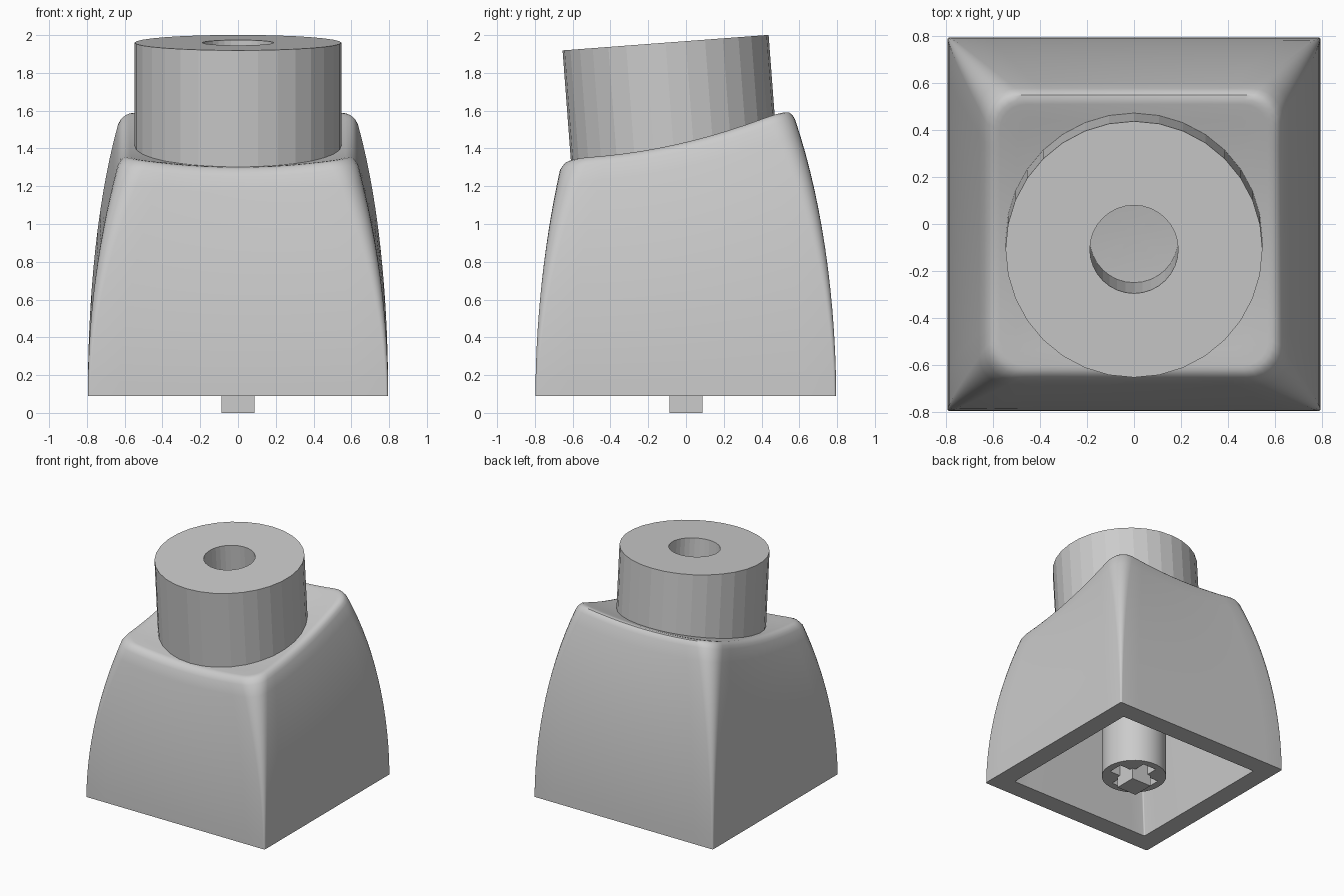
import bpy, bmesh
from math import sin, cos, pi, radians
from mathutils import Vector

if "Cube" in bpy.data.objects:
    bpy.data.objects.remove(bpy.data.objects["Cube"])

BASE = 0.09


def top_z(x, y):
    """Height of the sloped, dished top surface."""
    return 1.437 + 0.239 * y + 0.163 * y * y - 0.05 * (1 - (x / 0.6) ** 2)


def ring(hx, y0, y1, r, seg=6, side=10):
    """Rounded rectangle outline with subdivided straight sides."""
    corners = [(hx - r, y0 + r, -90), (hx - r, y1 - r, 0),
               (-hx + r, y1 - r, 90), (-hx + r, y0 + r, 180)]
    arcs = [[Vector((cx + r * cos(radians(a + 90 * i / seg)),
                     cy + r * sin(radians(a + 90 * i / seg))))
             for i in range(seg + 1)] for cx, cy, a in corners]
    pts = []
    for k in range(4):
        pts += arcs[k]
        a, b = arcs[k][-1], arcs[(k + 1) % 4][0]
        pts += [a.lerp(b, j / side) for j in range(1, side)]
    return pts


def smooth(obj, angle=35):
    bpy.ops.object.select_all(action='DESELECT')
    obj.select_set(True)
    bpy.context.view_layer.objects.active = obj
    bpy.ops.object.shade_smooth_by_angle(angle=radians(angle))


def extruded(name, outlines, depth, center, tilt=0.0):
    """Filled 2D outlines (inner ones are holes), extruded to a mesh."""
    cu = bpy.data.curves.new(name, 'CURVE')
    cu.dimensions, cu.fill_mode, cu.extrude = '2D', 'BOTH', depth / 2
    for pts in outlines:
        sp = cu.splines.new('POLY')
        sp.points.add(len(pts) - 1)
        for p, (x, y) in zip(sp.points, pts):
            p.co = (x, y, 0, 1)
        sp.use_cyclic_u = True
        sp.use_smooth = False
    obj = bpy.data.objects.new(name, cu)
    bpy.context.collection.objects.link(obj)
    obj.location, obj.rotation_euler = center, (tilt, 0, 0)
    bpy.ops.object.select_all(action='DESELECT')
    obj.select_set(True)
    bpy.context.view_layer.objects.active = obj
    bpy.ops.object.convert(target='MESH')
    return bpy.context.view_layer.objects.active


def circle(r, n=32):
    return [(r * cos(2 * pi * i / n), r * sin(2 * pi * i / n)) for i in range(n)]


# Hollow cap: list of rings from pocket ceiling, over the rim, up to the dish
rings = []


def add(pts, zfun):
    rings.append([(p.x, p.y, zfun(p.x, p.y)) for p in pts])


# inner pocket
add(ring(0.51, -0.54, 0.43, 0.01), lambda x, y: top_z(x, y) - 0.17)
add(ring(0.64, -0.64, 0.64, 0.01), lambda x, y: BASE)
# bulging outer walls, corners widening toward the top
N = 14
for i in range(N + 1):
    t = 0.96 * i / N
    add(ring(0.795 - 0.172 * t ** 2, -0.797 + 0.14 * t ** 1.9,
             0.795 - 0.235 * t ** 1.9, 0.012 + 0.13 * t ** 1.6),
        lambda x, y: BASE + t * (top_z(x, y) - BASE))
# rounded top edge
for inset, drop in ((0.008, 0.03), (0.022, 0.012), (0.042, 0.002)):
    add(ring(0.632 - inset, -0.664 + inset, 0.572 - inset, 0.142 - inset * 0.5),
        lambda x, y: top_z(x, y) - drop)
# dished top
last = ring(0.57, -0.605, 0.51, 0.11)
mid = Vector((0, -0.05))
for k in range(8):
    add([mid.lerp(p, 1 - k / 8) for p in last], top_z)

bm = bmesh.new()
loops = [[bm.verts.new(c) for c in r] for r in rings]
n = len(loops[0])
for a, b in zip(loops, loops[1:]):
    for i in range(n):
        j = (i + 1) % n
        bm.faces.new((a[i], a[j], b[j], b[i]))
for loop, z in ((loops[0], top_z(0, -0.05) - 0.17), (loops[-1], top_z(0, -0.05))):
    c = bm.verts.new((0, -0.05, z))
    for i in range(n):
        bm.faces.new((loop[i], loop[(i + 1) % n], c))
bmesh.ops.recalc_face_normals(bm, faces=bm.faces)
me = bpy.data.meshes.new("cap_shell")
bm.to_mesh(me)
bm.free()
cap = bpy.data.objects.new("cap_shell", me)
bpy.context.collection.objects.link(cap)
smooth(cap)

# Tilted tube standing on the dish
tilt, length = radians(4.3), 0.66
axis = Vector((0, -sin(tilt), cos(tilt)))
extruded("top_tube", [circle(0.547), circle(0.188)], length,
         Vector((0, -0.108, 1.96)) - axis * length / 2, tilt)

# Mounting stem with a cross-shaped socket
L, W = 0.185, 0.06
cross = [(L, -W), (L, W), (W, W), (W, L), (-W, L), (-W, W),
         (-L, W), (-L, -W), (-W, -W), (-W, -L), (W, -L), (W, -W)]
stem = extruded("stem", [circle(0.243, 48), cross], 1.16, (0, 0, BASE + 0.58))
smooth(stem)

# Square peg projecting from the socket
bpy.ops.mesh.primitive_cube_add(size=1, location=(0, 0, 0.3))
peg = bpy.context.object
peg.name = "peg"
peg.scale = (0.176, 0.176, 0.6)
